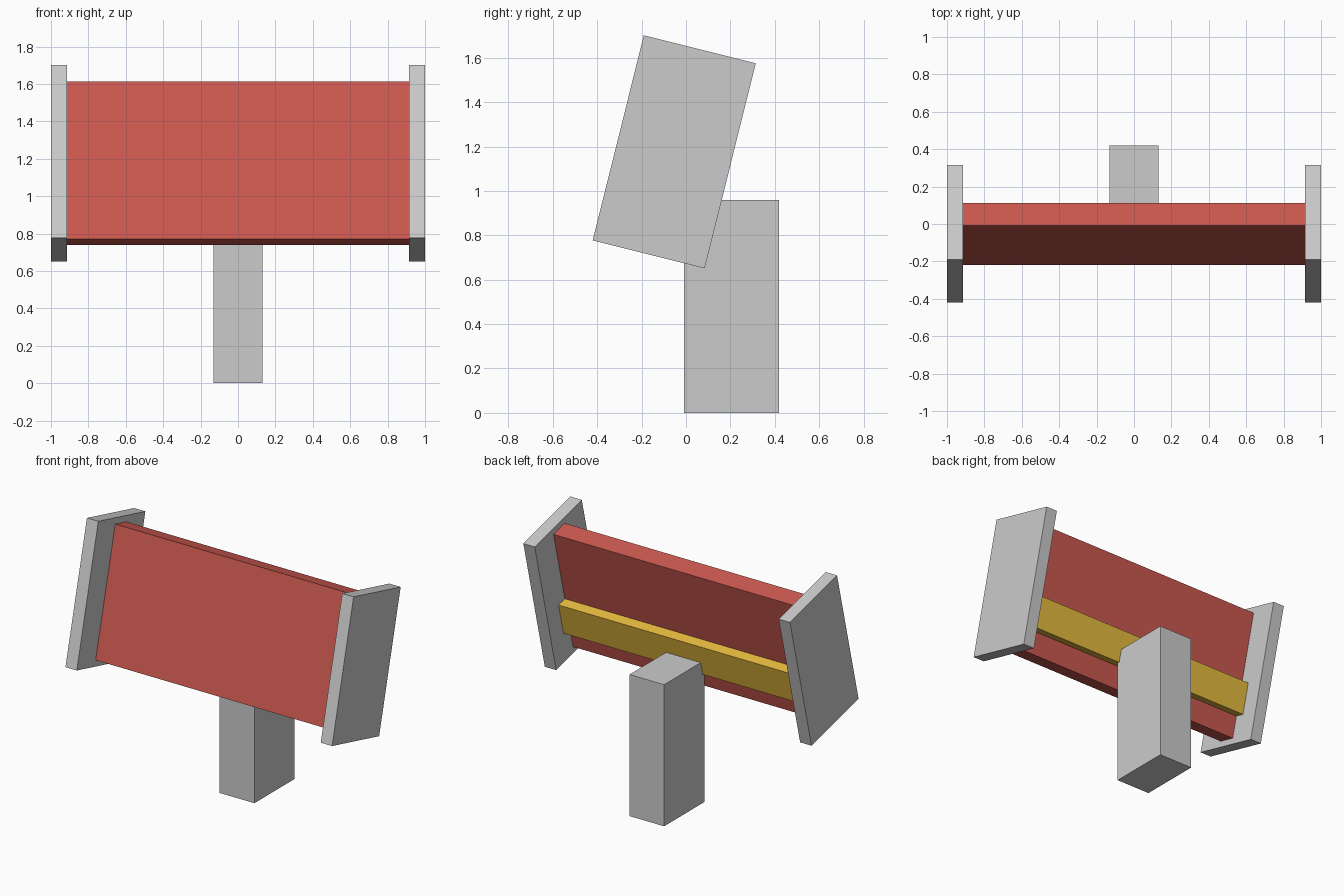
import bpy, bmesh
from math import radians
from mathutils import Matrix, Vector

if "Cube" in bpy.data.objects:
    bpy.data.objects.remove(bpy.data.objects["Cube"])

# Tilted frame shared by the board, bar and end plates
TILT = Matrix.Translation((0, -0.053, 1.176)) @ Matrix.Rotation(radians(-14), 4, 'X')


def material(name, rgb):
    m = bpy.data.materials.new(name)
    m.diffuse_color = (*rgb, 1)
    m.use_nodes = True
    m.node_tree.nodes["Principled BSDF"].inputs["Base Color"].default_value = m.diffuse_color
    return m


def box(name, lo, hi, frame=None, mat=None):
    """Axis-aligned box from two corners, placed in an optional frame."""
    lo, hi = Vector(lo), Vector(hi)
    bm = bmesh.new()
    bmesh.ops.create_cube(bm, size=1)
    bmesh.ops.scale(bm, vec=hi - lo, verts=bm.verts)
    me = bpy.data.meshes.new(name)
    bm.to_mesh(me)
    bm.free()
    ob = bpy.data.objects.new(name, me)
    ob.matrix_world = (frame or Matrix()) @ Matrix.Translation((lo + hi) / 2)
    if mat:
        me.materials.append(mat)
    bpy.context.collection.objects.link(ob)
    return ob


red = material("red", (0.6, 0.1, 0.08))
yellow = material("yellow", (0.8, 0.5, 0.05))

# Upright post standing on the ground
box("post", (-0.13, -0.01, 0), (0.13, 0.42, 0.96))

# Leaning front board and the bar behind it
box("board", (-0.915, -0.062, -0.434), (0.915, 0.062, 0.434), TILT, red)
box("back_bar", (-0.915, 0.062, -0.281), (0.915, 0.131, -0.063), TILT, yellow)

# End plates, one per side
for side, x in (("left", -0.9575), ("right", 0.9575)):
    box(side + "_end_plate", (x - 0.0425, -0.26, -0.476), (x + 0.0425, 0.26, 0.476), TILT)
